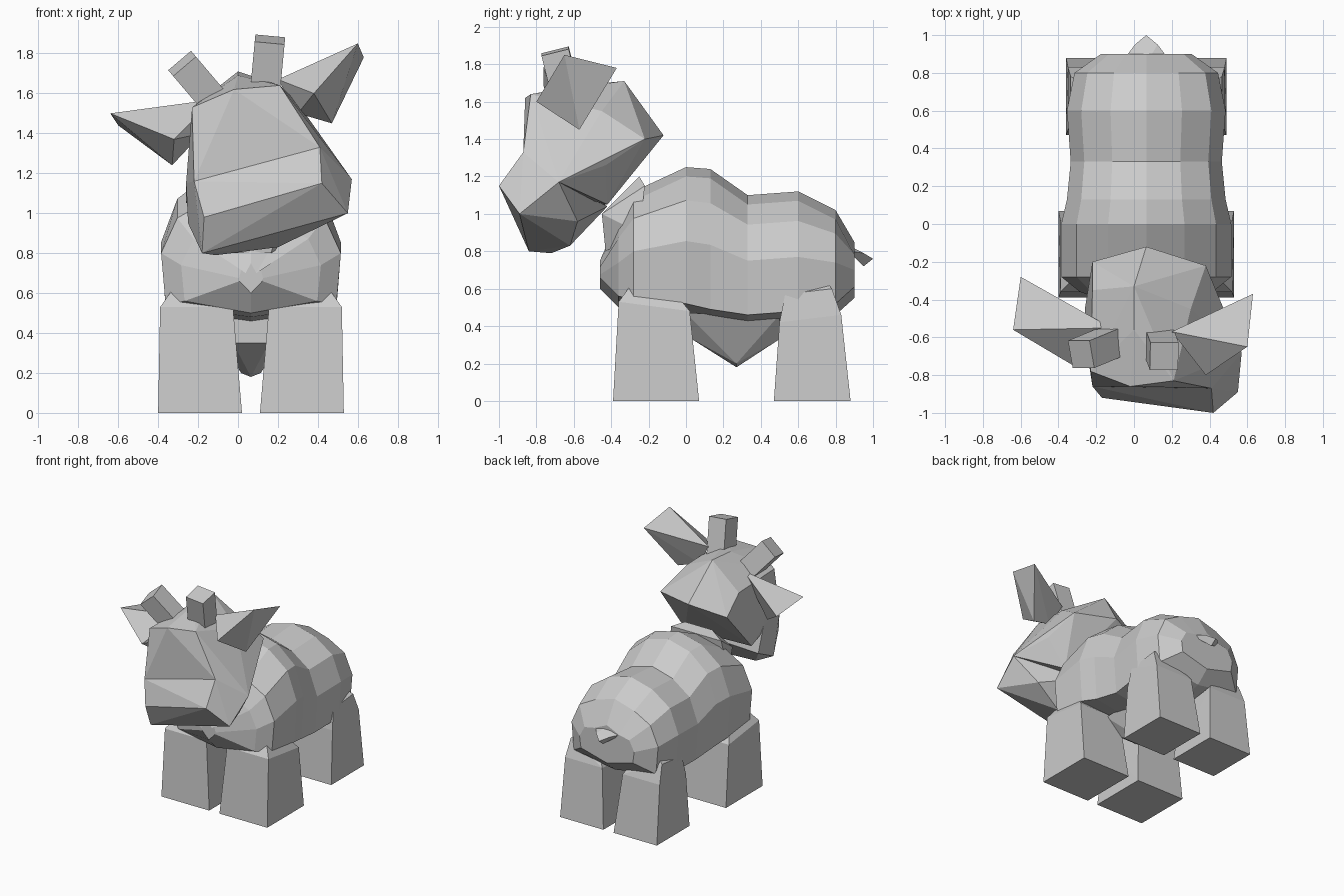
import bpy, bmesh
from mathutils import Vector

cube = bpy.data.objects.get("Cube")
if cube:
    bpy.data.objects.remove(cube)

MIDLINE = .065
COLOUR = (.6, .6, .6, 1)

grey = bpy.data.materials.new("plain_grey")
grey.use_nodes = True
grey.diffuse_color = COLOUR
grey.node_tree.nodes["Principled BSDF"].inputs["Base Color"].default_value = COLOUR


def finish(name, bm):
    """Turn a bmesh into a flat-shaded grey object."""
    bmesh.ops.recalc_face_normals(bm, faces=bm.faces)
    mesh = bpy.data.meshes.new(name)
    bm.to_mesh(mesh)
    bm.free()
    mesh.materials.append(grey)
    part = bpy.data.objects.new(name, mesh)
    bpy.context.collection.objects.link(part)


def hull(name, points):
    """Faceted solid wrapped around a few corner points."""
    bm = bmesh.new()
    for point in points:
        bm.verts.new(point)
    bmesh.ops.convex_hull(bm, input=bm.verts)
    loose = [vert for vert in bm.verts if not vert.link_faces]
    bmesh.ops.delete(bm, geom=loose, context="VERTS")
    finish(name, bm)


def sided(points, sign):
    """Place half-body points on one side of the midline."""
    return [(MIDLINE + sign * x, y, z) for x, y, z in points]


def symmetric(points):
    return sided(points, 1) + sided(points, -1)


def cross_section(top, width, bottom):
    """Half outline of the trunk: narrow back, bulging flank, tucked belly."""
    middle = (top + bottom) / 2
    back = (width * .45, top - .05)
    flank = (width * .82, top * .55 + middle * .45)
    side = (width, middle)
    belly = (width * .95, bottom + .06)
    return [back, flank, side, belly]


def loft_trunk(name, stations):
    bm = bmesh.new()
    rings = []
    for y, top, width, bottom in stations:
        half = cross_section(top, width, bottom)
        mirrored = [(-x, z) for x, z in reversed(half)]
        outline = [(0, top)] + half + [(0, bottom)] + mirrored
        rings.append([bm.verts.new((MIDLINE + x, y, z)) for x, z in outline])
    for ring, following in zip(rings, rings[1:]):
        for i in range(len(ring)):
            bm.faces.new((ring[i - 1], ring[i], following[i], following[i - 1]))
    bm.faces.new(rings[0])
    bm.faces.new(rings[-1])
    finish(name, bm)


def leg_pair(name, front, back, outer, top_front, top_back, shoulder):
    """Two wide blocks that taper upwards and run into the trunk."""
    inner = .045
    foot = [(x, y, 0) for x in (inner, outer) for y in (front, back)]
    upper = [(inner * 2, front + .03, top_front), (outer - .01, front + .03, top_front),
             (inner * 2, back - .05, top_back), (outer - .01, back - .05, top_back)]
    for label, sign in (("left", 1), ("right", -1)):
        hull(label + name, sided(foot + upper + shoulder, sign))


def horn(name, base, tip):
    """Short square post from base to tip."""
    base, tip = Vector(base), Vector(tip)
    half_size = .075
    axis = (tip - base).normalized()
    across = axis.cross(Vector((0, 1, 0))).normalized() * half_size
    depth = axis.cross(across)
    hull(name, [end + a * across + b * depth
                for end in (base, tip) for a in (-1, 1) for b in (-1, 1)])


# Trunk with shoulder hump, dipped back and round rump
loft_trunk("body", [
    (-.46, .75, .06, .6),
    (-.36, .98, .35, .5),
    (-.28, 1.12, .45, .48),
    (0, 1.25, .45, .46),
    (.13, 1.24, .42, .43),
    (.33, 1.1, .4, .4),
    (.6, 1.12, .42, .42),
    (.8, 1.02, .38, .46),
    (.9, .85, .24, .55),
])

# Legs
leg_pair("_front_leg", -.39, .07, .465, .53, .48, [(.3, -.2, .75)])
leg_pair("_rear_leg", .47, .88, .425, .42, .46,
         [(.4, .53, .57), (.4, .78, .6), (.25, .7, .7)])

# Udder, tail and neck
hull("udder", symmetric([(.09, 0, .35), (.09, .5, .33), (.05, .27, .2),
                         (0, .27, .18), (.2, 0, .47), (.2, .5, .46)]))
hull("tail", symmetric([(.12, .87, .8), (0, .85, .84), (.06, .95, .79),
                        (0, 1, .76), (0, .95, .72)]))
hull("neck", symmetric([(.22, -.22, 1.15), (.26, -.25, .9), (.1, -.43, .8),
                        (.16, -.45, 1), (.12, -.25, 1.2)]))

# Turned head: skull and muzzle share the bridge of the nose and the cheeks
nose_bridge = [(-.22, -.86, 1.16), (.41, -.87, 1.33)]
cheeks = [(-.26, -.6, 1.15), (.57, -.68, 1.17)]
forehead = [(-.23, -.78, 1.53), (-.02, -.86, 1.62), (.21, -.83, 1.64)]
crown = [(0, -.56, 1.69), (0, -.33, 1.71), (.3, -.45, 1.55), (-.22, -.35, 1.5)]
nape = [(-.22, -.2, 1.36), (.38, -.22, 1.4), (MIDLINE, -.12, 1.42)]
jaw = [(.45, -.43, 1.26), (-.26, -.45, 1.05), (.3, -.42, 1.05)]
hull("skull", nose_bridge + cheeks + forehead + crown + nape + jaw)

snout = [(-.17, -.92, .98), (.42, -1, 1.15), (.55, -.89, 1)]
chin = [(-.18, -.84, .8), (-.11, -.72, .79), (.2, -.62, .83)]
throat = [(-.25, -.55, .95), (.42, -.58, .96), (.1, -.42, 1.04)]
hull("muzzle", nose_bridge + cheeks + snout + chin + throat)

# Ears flaring from the skull: outer edge, then root
hull("left_ear", [(.6, -.65, 1.85), (.63, -.37, 1.78), (.2, -.57, 1.67),
                  (.38, -.8, 1.6), (.47, -.57, 1.45), (.3, -.6, 1.5)])
hull("right_ear", [(-.64, -.56, 1.5), (-.6, -.28, 1.44), (-.12, -.55, 1.57),
                   (-.32, -.75, 1.37), (-.33, -.55, 1.24), (-.18, -.6, 1.4)])

# Horns
horn("left_horn", (.13, -.62, 1.55), (.16, -.7, 1.87))
horn("right_horn", (-.11, -.62, 1.55), (-.28, -.69, 1.75))
